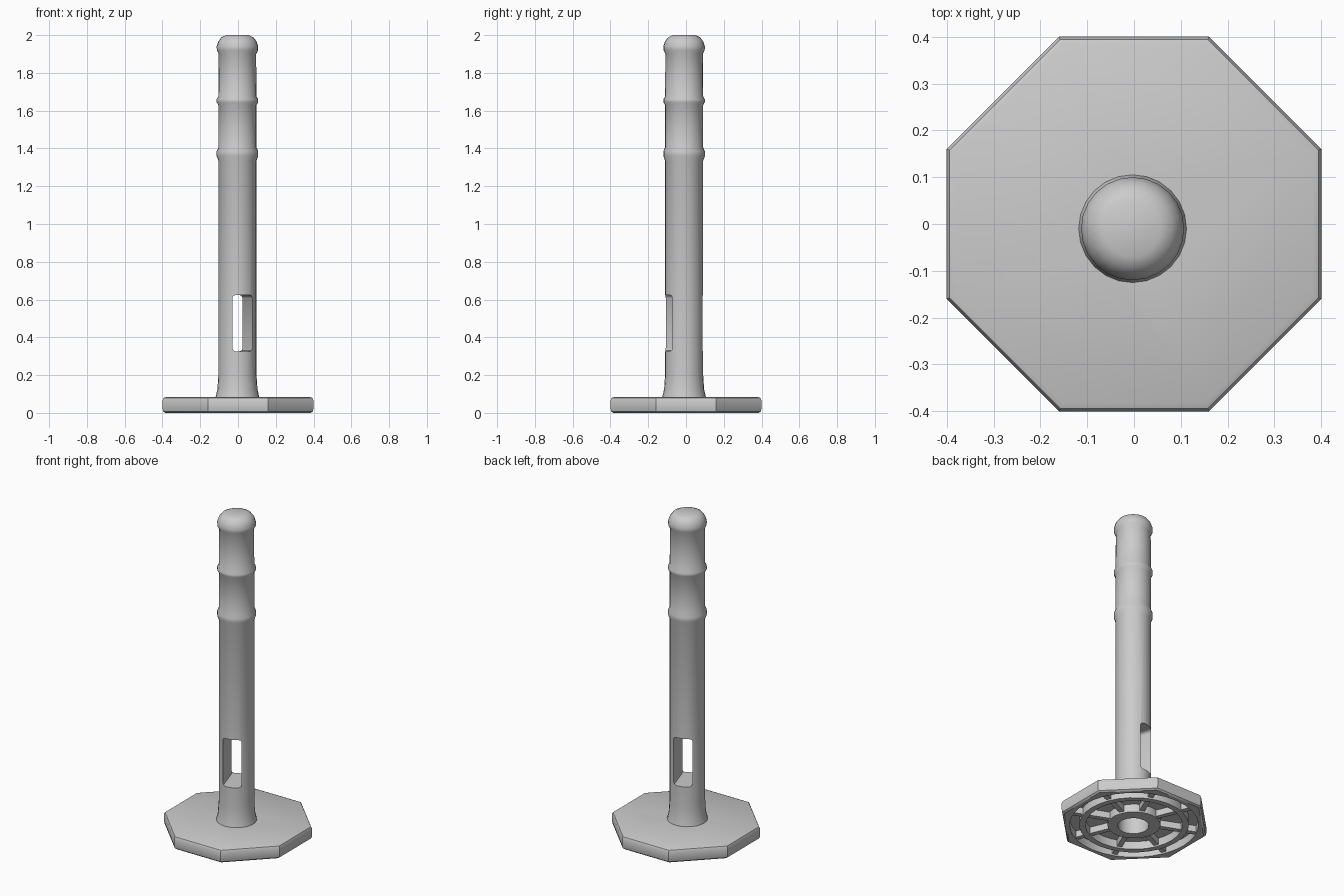
import bpy, bmesh, math
from mathutils import Matrix

if "Cube" in bpy.data.objects:
    bpy.data.objects.remove(bpy.data.objects["Cube"])

CX, CY = -0.003, -0.01   # shaft axis


def finish(name, bm):
    bmesh.ops.recalc_face_normals(bm, faces=bm.faces)
    me = bpy.data.meshes.new(name)
    bm.to_mesh(me)
    bm.free()
    ob = bpy.data.objects.new(name, me)
    bpy.context.collection.objects.link(ob)
    return ob


def lathe(name, profile, n, cx=0, cy=0, loop=False):
    """Turn (radius, z) points; loop closes the profile into a ring, else ends are capped."""
    bm = bmesh.new()
    rings = []
    for r, z in profile:
        rings.append([bm.verts.new((cx + r * math.cos(2 * math.pi * i / n),
                                    cy + r * math.sin(2 * math.pi * i / n), z)) for i in range(n)])
    pairs = list(zip(rings, rings[1:]))
    if loop:
        pairs.append((rings[-1], rings[0]))
    else:
        bm.faces.new(rings[0])
        bm.faces.new(rings[-1])
    for a, b in pairs:
        for i in range(n):
            j = (i + 1) % n
            bm.faces.new((a[i], a[j], b[j], b[i]))
    return finish(name, bm)


def box(name, size, matrix, bevel=0.0):
    bm = bmesh.new()
    bmesh.ops.create_cube(bm, size=1)
    bmesh.ops.scale(bm, vec=size, verts=bm.verts)
    if bevel:
        bmesh.ops.bevel(bm, geom=bm.edges[:], offset=bevel, segments=2, affect='EDGES', profile=0.5)
    bmesh.ops.transform(bm, matrix=matrix, verts=bm.verts)
    return finish(name, bm)


def cut(ob, cutter):
    cutter.hide_render = True
    mod = ob.modifiers.new("cut", 'BOOLEAN')
    mod.operation = 'DIFFERENCE'
    mod.solver = 'EXACT'
    mod.object = cutter
    bpy.context.view_layer.objects.active = ob
    bpy.ops.object.modifier_apply(modifier=mod.name)


def smooth(ob, angle):
    bpy.ops.object.select_all(action='DESELECT')
    ob.select_set(True)
    bpy.context.view_layer.objects.active = ob
    bpy.ops.object.shade_smooth_by_angle(angle=math.radians(angle))


# octagonal base plate with softened rim
bm = bmesh.new()
outline = [(0.4, -0.16), (0.4, 0.16), (0.16, 0.4), (-0.16, 0.4),
           (-0.4, 0.16), (-0.4, -0.16), (-0.16, -0.4), (0.16, -0.4)]
rows = [[bm.verts.new((x * s, y * s, z)) for x, y in outline]
        for s, z in ((0.965, 0.0), (0.99, 0.008), (1, 0.025), (1, 0.065), (0.985, 0.079), (0.955, 0.084))]
bm.faces.new(rows[0])
bm.faces.new(rows[-1])
for a, b in zip(rows, rows[1:]):
    for i in range(8):
        j = (i + 1) % 8
        bm.faces.new((a[i], a[j], b[j], b[i]))
base = finish("base_plate", bm)

# shaft with flared foot, two raised bands and a domed cap
shaft = lathe("shaft", [
    (0.1, 0.05), (0.117, 0.075), (0.113, 0.095), (0.106, 0.125), (0.101, 0.2), (0.101, 1.335),
    (0.11, 1.36), (0.11, 1.385), (0.101, 1.405), (0.101, 1.63),
    (0.11, 1.645), (0.11, 1.66), (0.101, 1.675), (0.099, 1.90),
    (0.109, 1.92), (0.11, 1.94), (0.101, 1.967), (0.085, 1.988), (0.06, 2.0)], 24, CX, CY)

# cutters: bore from below, slot through the shaft, ring grooves under the plate
bore = lathe("bore_cutter", [(0.088, -0.05), (0.088, 0.20), (0.07, 0.25)], 24, CX, CY)
slot = box("slot_cutter", (0.112, 0.4, 0.30),
           Matrix.Translation((CX, CY, 0.475)) @ Matrix.Rotation(math.radians(18), 4, 'Z'), 0.018)
grooves = [lathe("groove_cutter", [(a, -0.05), (b, -0.05), (b, 0.05), (a, 0.05)], 32, loop=True)
           for a, b in ((0.15, 0.275), (0.31, 0.365))]
for c in [bore] + grooves:
    cut(base, c)
cut(shaft, bore)
cut(shaft, slot)
for c in [bore, slot] + grooves:
    bpy.data.objects.remove(c)

# radial ribs in the grooves under the plate
for k in range(8):
    spin = Matrix.Rotation(math.radians(45 * k + 22.5), 4, 'Z')
    box("rib_%d" % (k + 1), (0.23, 0.03, 0.044), spin @ Matrix.Translation((0.255, 0, 0.032)))

smooth(base, 35)
smooth(shaft, 45)
